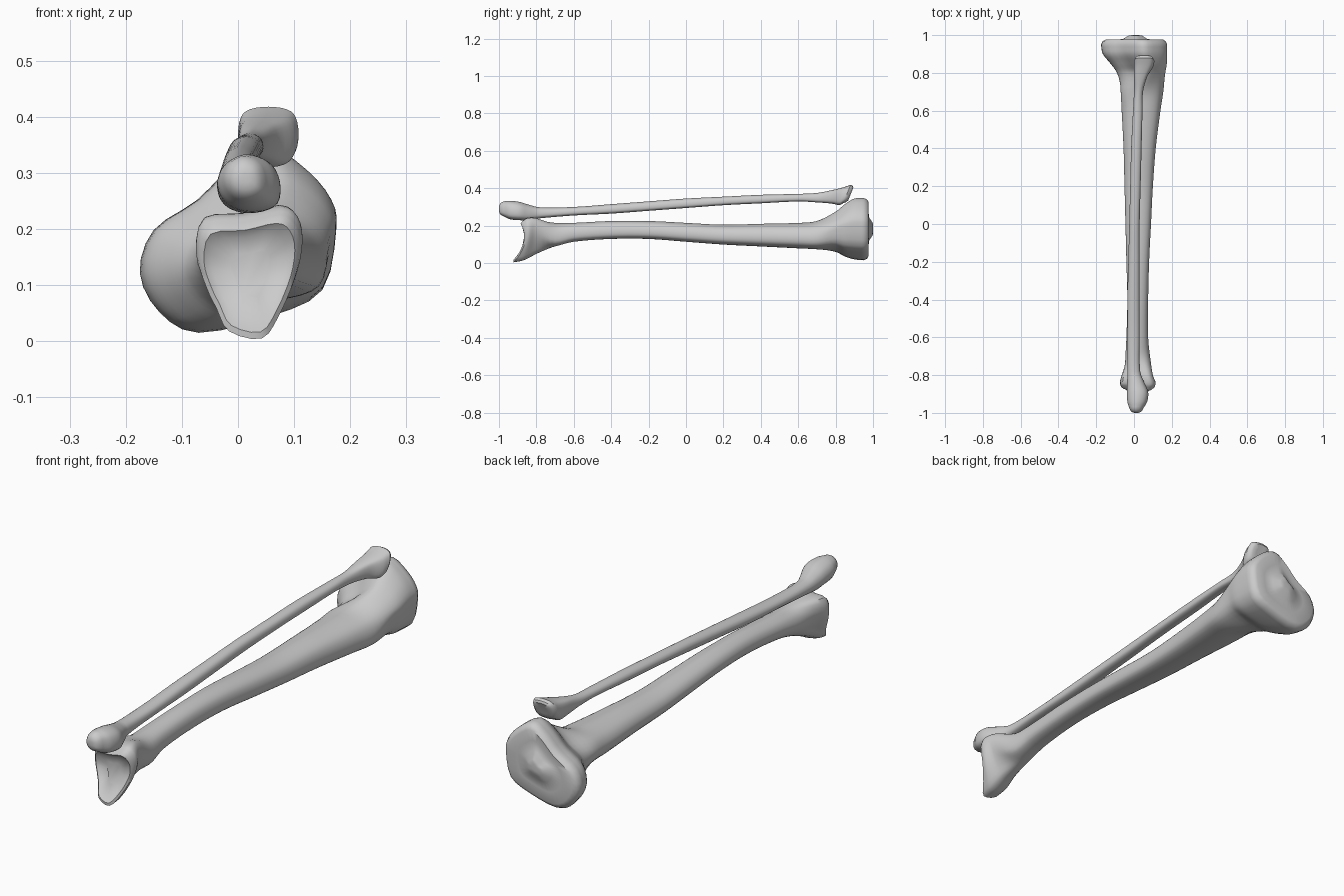
import bpy
import bmesh
from math import cos, sin, tau, copysign
from mathutils import Vector

cube = bpy.data.objects.get("Cube")
if cube:
    bpy.data.objects.remove(cube, do_unlink=True)

# One plain grey for both bones
bone_grey = bpy.data.materials.new("bone_grey")
bone_grey.use_nodes = True
grey = (.6, .6, .6, 1)
bone_grey.diffuse_color = grey
bone_grey.node_tree.nodes["Principled BSDF"].inputs["Base Color"].default_value = grey


def knob_outline(power=.7, count=12):
    """Rounded square outline, clockwise from the top."""
    points = []
    for i in range(count):
        s, c = sin(tau * i / count), cos(tau * i / count)
        points.append((copysign(abs(s) ** power, s), copysign(abs(c) ** power, c)))
    return points


# Cross-section outlines inside a unit box, clockwise from the top
OUTLINES = {
    "plateau": [(.3, 1), (.7, .74), (.95, .42), (1, .1), (.86, -.54), (.34, -.82),
                (-.4, -1), (-.8, -.78), (-1, -.36), (-.86, .1), (-.42, .42), (-.05, .8)],
    "shaft": [(0, 1), (.5, .85), (.85, .5), (1, -.1), (.9, -.7), (.45, -.97),
              (-.1, -1), (-.6, -.8), (-.92, -.4), (-1, .1), (-.8, .6), (-.4, .9)],
    "ankle": [(-.1, .87), (.6, 1), (.9, .85), (1, .5), (.9, 0), (.6, -.6),
              (.25, -1), (-.4, -.88), (-.65, -.5), (-.85, -.15), (-1, .3), (-.85, .8)],
    "knob": knob_outline(),
}


def hermite(p, q, m, n, t):
    """Cubic blend from p to q with end tangents m and n."""
    a = t * t * (3 - 2 * t)
    return p * (1 - a) + q * a + m * (t * (1 - t) ** 2) - n * (t * t * (1 - t))


def section_ring(outline, y, left, right, low, high, tilt=0, bow=0, steps=3):
    """Smooth closed ring fitted to a box; tilt and bow shift it lengthwise."""
    corners = []
    for u, v in OUTLINES[outline]:
        corners.append(Vector((
            (left + right) / 2 + u * (right - left) / 2,
            y + tilt * v + bow * (1 - v * v),
            (low + high) / 2 + v * (high - low) / 2)))
    count = len(corners)
    ring = []
    for i in range(count):
        a, b, c, d = (corners[(i + k) % count] for k in (-1, 0, 1, 2))
        for s in range(steps):
            ring.append(hermite(b, c, (c - a) / 2, (d - b) / 2, s / steps))
    return ring


def shrink(ring, scale, shift):
    """Copy of a ring, scaled about its centre and moved along the bone."""
    centre = sum(ring, Vector()) / len(ring)
    return [centre + (p - centre) * scale + Vector((0, shift, 0)) for p in ring]


def loft_bone(name, stations, near_caps, far_caps, steps=4):
    """Skin a bone through its stations and close both ends with shrinking rings."""
    keys = [section_ring(*station) for station in stations]
    length = [0]
    for a, b in zip(keys, keys[1:]):
        gap = sum((p - q).length for p, q in zip(a, b)) / len(a)
        length.append(length[-1] + gap)

    def tangent(i, j):
        lo, hi = max(i - 1, 0), min(i + 1, len(keys) - 1)
        return (keys[hi][j] - keys[lo][j]) / (length[hi] - length[lo])

    rings = [shrink(keys[0], *cap) for cap in reversed(near_caps)]
    for i in range(len(keys) - 1):
        span = length[i + 1] - length[i]
        for s in range(steps):
            rings.append([
                hermite(keys[i][j], keys[i + 1][j],
                        tangent(i, j) * span, tangent(i + 1, j) * span, s / steps)
                for j in range(len(keys[i]))])
    rings.append(keys[-1])
    rings += [shrink(keys[-1], *cap) for cap in far_caps]

    bm = bmesh.new()
    loops = [[bm.verts.new(p) for p in ring] for ring in rings]
    count = len(loops[0])
    for a, b in zip(loops, loops[1:]):
        for j in range(count):
            k = (j + 1) % count
            bm.faces.new((a[j], a[k], b[k], b[j]))
    for loop in (loops[0], loops[-1]):
        bm.faces.new(loop)
    bmesh.ops.recalc_face_normals(bm, faces=bm.faces)
    mesh = bpy.data.meshes.new(name)
    bm.to_mesh(mesh)
    bm.free()
    mesh.materials.append(bone_grey)
    bone = bpy.data.objects.new(name, mesh)
    bpy.context.collection.objects.link(bone)
    bpy.ops.object.select_all(action="DESELECT")
    bone.select_set(True)
    bpy.context.view_layer.objects.active = bone
    bpy.ops.object.shade_smooth_by_angle(angle=.7)
    return bone


# Thick lower bone: hollow ankle end, slim shaft, broad knee plateau
loft_bone("shin_bone", [
    ("ankle", -.9, -.07, .11, .005, .22, .022, .04),
    ("ankle", -.86, -.075, .115, .015, .24, .01, .02),
    ("ankle", -.8, -.065, .1, .05, .24),
    ("shaft", -.7, -.045, .085, .09, .215),
    ("shaft", -.6, -.04, .075, .115, .215),
    ("shaft", -.4, -.035, .075, .13, .225),
    ("shaft", -.2, -.04, .08, .13, .225),
    ("shaft", 0, -.045, .09, .115, .215),
    ("shaft", .2, -.05, .1, .1, .205),
    ("shaft", .4, -.055, .115, .09, .21),
    ("shaft", .6, -.065, .14, .08, .215),
    ("shaft", .7, -.07, .155, .075, .225),
    ("plateau", .8, -.09, .165, .06, .275),
    ("plateau", .85, -.125, .173, .035, .315),
    ("plateau", .9, -.165, .175, .02, .345),
    ("plateau", .95, -.175, .175, .015, .348),
], near_caps=[(.9, -.006), (.75, .006), (.4, .014)],
   far_caps=[(.95, .018), (.86, .027), (.6, .024), (.36, .03), (.2, .048), (.08, .05)])

# Thin upper bone: pointed ankle knob, slender shaft, blocky head
loft_bone("calf_bone", [
    ("shaft", -.975, -.025, .05, .25, .33),
    ("shaft", -.94, -.035, .07, .235, .333),
    ("shaft", -.89, -.037, .075, .23, .327),
    ("shaft", -.84, -.036, .055, .23, .312),
    ("shaft", -.78, -.035, .033, .24, .298),
    ("shaft", -.6, -.035, .03, .255, .3),
    ("shaft", -.4, -.035, .03, .265, .315),
    ("shaft", -.2, -.03, .03, .28, .33),
    ("shaft", 0, -.025, .03, .295, .345),
    ("shaft", .2, -.02, .035, .31, .355),
    ("shaft", .4, -.015, .04, .32, .365),
    ("shaft", .6, -.005, .045, .33, .37),
    ("shaft", .7, 0, .048, .325, .375),
    ("knob", .78, 0, .07, .318, .39),
    ("knob", .83, 0, .1, .31, .405, .01),
    ("knob", .86, 0, .108, .32, .418, .02),
], near_caps=[(.8, -.015), (.5, -.023), (.2, -.025)],
   far_caps=[(.88, .014), (.7, .021), (.35, .02)])
